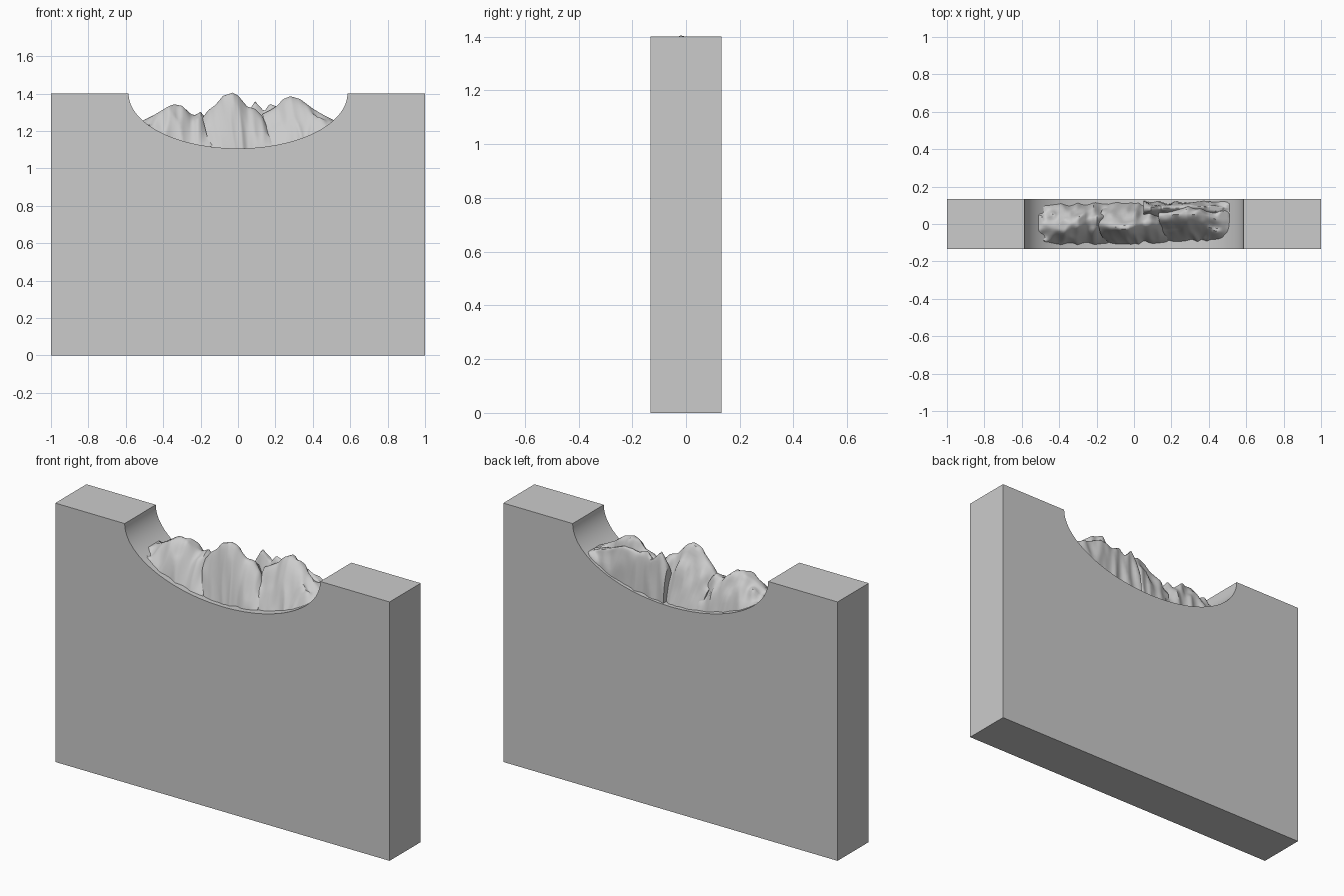
import bpy, bmesh, math
from mathutils import Vector, noise

if "Cube" in bpy.data.objects:
    bpy.data.objects.remove(bpy.data.objects["Cube"])

HALF_Y = 0.133
TOP, RX, RZ = 1.4, 0.585, 0.293   # elliptical bowl in the top edge


def bowl_z(x):
    return TOP - RZ * math.sqrt(max(0.0, 1 - (x / RX) ** 2))


def finish(name, bm, angle):
    bmesh.ops.recalc_face_normals(bm, faces=bm.faces[:])
    mesh = bpy.data.meshes.new(name)
    bm.to_mesh(mesh)
    bm.free()
    ob = bpy.data.objects.new(name, mesh)
    bpy.context.collection.objects.link(ob)
    bpy.ops.object.select_all(action='DESELECT')
    ob.select_set(True)
    bpy.context.view_layer.objects.active = ob
    bpy.ops.object.shade_smooth_by_angle(angle=math.radians(angle))
    return ob


# Wall slab with the bowl cut out of its top
def make_wall():
    n = 64
    arc = [(RX * math.cos(a), TOP - RZ * math.sin(a))
           for a in (math.pi * i / n for i in range(n + 1))]
    outline = [(-1, TOP), (-1, 0), (1, 0), (1, TOP)] + arc
    bm = bmesh.new()
    face = bm.faces.new([bm.verts.new((x, -HALF_Y, z)) for x, z in outline])
    ext = bmesh.ops.extrude_face_region(bm, geom=[face])
    moved = [g for g in ext['geom'] if isinstance(g, bmesh.types.BMVert)]
    bmesh.ops.translate(bm, verts=moved, vec=(0, 2 * HALF_Y, 0))
    # the source face stays as the front cap
    if not face.is_valid or len(bm.faces) < len(outline) + 2:
        bmesh.ops.holes_fill(bm, edges=bm.edges[:], sides=0)
    finish("wall_slab", bm, 30)


def sample(points, x):
    for a, b in zip(points, points[1:]):
        if x <= b[0]:
            k = (x - a[0]) / (b[0] - a[0])
            return [p + (q - p) * k for p, q in zip(a, b)]
    return list(points[-1])


# Rock: crest points are (x, z, y); slopes fall to the front and back feet
def make_rock(name, crest, front, back, pf, pb, seed, lean=0.0):
    nu, nv = 44, 12
    x0, x1 = crest[0][0], crest[-1][0]
    bm = bmesh.new()
    cols = []
    for i in range(nu + 1):
        x = x0 + (x1 - x0) * i / nu
        _, cz, cy = sample(crest, x)
        foot = bowl_z(x) - 0.03
        col = []
        for j in range(-nv, nv + 1):
            s = abs(j) / nv
            end, p = (front, pf) if j < 0 else (back, pb)
            spur = abs(noise.noise(Vector((x * 13 + seed, s * 1.2, seed)))) * 0.03
            end -= math.copysign(spur, end)
            y = cy + (end - cy) * s
            z = foot + (cz - foot) * (1 - s ** p)
            rough = noise.noise(Vector((x * 20, y * 22, seed * 3.7)))
            fade = math.sin(math.pi * s)
            z += rough * 0.035 * fade
            y += 0.6 * rough * 0.02 * fade
            # side walls lean with depth along the seams
            drop = (cz - z) * lean * (1 - i / nu)
            col.append(bm.verts.new((x + drop, y, min(z, cz))))
        cols.append(col)
    m = len(cols[0])
    for a, b in zip(cols, cols[1:]):
        for j in range(m):
            k = (j + 1) % m
            bm.faces.new((a[j], b[j], b[k], a[k]))
    bm.faces.new(cols[0])
    bm.faces.new(cols[-1][::-1])
    finish(name, bm, 40)


make_wall()

make_rock("left_rock",
          [(-0.51, 1.256, 0.0), (-0.45, 1.285, 0.0), (-0.37, 1.333, -0.01),
           (-0.34, 1.343, 0.0), (-0.30, 1.335, 0.01), (-0.25, 1.29, 0.02),
           (-0.23, 1.285, 0.03), (-0.20, 1.302, 0.03), (-0.18, 1.28, 0.03),
           (-0.14, 1.21, 0.02)],
          -0.122, 0.12, 2.0, 2.2, 1.3)

make_rock("middle_rock",
          [(-0.19, 1.27, 0.0), (-0.16, 1.31, 0.0), (-0.12, 1.34, -0.01),
           (-0.08, 1.388, -0.02), (-0.03, 1.405, -0.02), (0.0, 1.39, -0.01),
           (0.05, 1.33, 0.0), (0.09, 1.32, 0.01), (0.13, 1.28, 0.0),
           (0.18, 1.17, -0.02)],
          -0.115, 0.122, 1.7, 1.7, 4.1, 0.25)

make_rock("right_rock",
          [(0.13, 1.29, 0.04), (0.17, 1.31, 0.04), (0.21, 1.335, 0.05),
           (0.24, 1.37, 0.05), (0.28, 1.386, 0.05), (0.33, 1.372, 0.05),
           (0.40, 1.32, 0.04), (0.45, 1.29, 0.02), (0.515, 1.256, 0.02)],
          -0.115, 0.115, 1.4, 2.5, 7.7, 0.3)

make_rock("back_rock",
          [(0.05, 1.29, 0.08), (0.09, 1.36, 0.08), (0.14, 1.305, 0.085),
           (0.17, 1.346, 0.085), (0.22, 1.325, 0.085), (0.30, 1.34, 0.09),
           (0.40, 1.30, 0.09), (0.51, 1.258, 0.085)],
          0.03, 0.125, 2.0, 2.5, 9.2)
